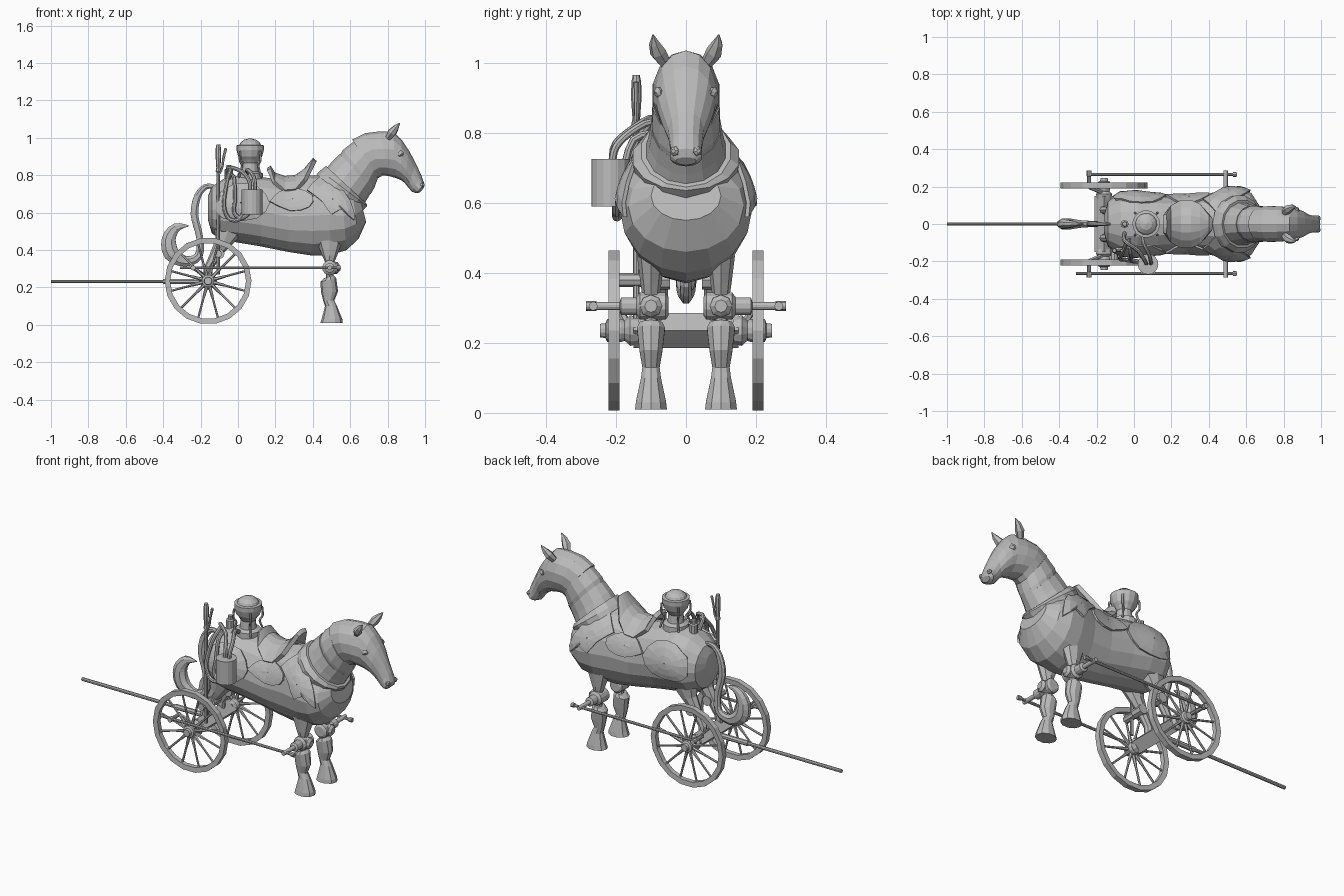
import bpy, bmesh, math
from mathutils import Vector

cube = bpy.data.objects.get("Cube")
if cube:
    bpy.data.objects.remove(cube)

grey = bpy.data.materials.new("dull_grey")
grey.use_nodes = True
GREY = (0.5, 0.5, 0.5, 1)
grey.diffuse_color = GREY
grey.node_tree.nodes["Principled BSDF"].inputs["Base Color"].default_value = GREY


def skin(name, rings, closed=False, caps=True, around=True, thickness=0):
    """Bridge equal rings of points into one flat-shaded mesh."""
    bm = bmesh.new()
    rows = [[bm.verts.new(p) for p in ring] for ring in rings]
    count = len(rows[0])
    pairs = list(zip(rows, rows[1:])) + ([(rows[-1], rows[0])] if closed else [])
    for a, b in pairs:
        for i in range(count if around else count - 1):
            j = (i + 1) % count
            bm.faces.new((a[i], a[j], b[j], b[i]))
    if caps and around and not closed:
        bm.faces.new(rows[0])
        bm.faces.new(rows[-1])
    bmesh.ops.remove_doubles(bm, verts=bm.verts, dist=0.0001)
    bmesh.ops.recalc_face_normals(bm, faces=bm.faces)
    mesh = bpy.data.meshes.new(name)
    bm.to_mesh(mesh)
    bm.free()
    mesh.materials.append(grey)
    obj = bpy.data.objects.new(name, mesh)
    bpy.context.collection.objects.link(obj)
    if thickness:
        mod = obj.modifiers.new("thickness", "SOLIDIFY")
        mod.thickness = thickness
        mod.offset = 0
    return obj


def loft(name, sections, y=0, sides=14):
    """Ellipses given by two opposite points in x, z and a half width."""
    rings = []
    for x1, z1, x2, z2, w in sections:
        a, b = Vector((x1, y, z1)), Vector((x2, y, z2))
        rings.append([(a + b) / 2 + (a - b) / 2 * math.cos(t) + Vector((0, w * math.sin(t), 0))
                      for t in (math.tau * i / sides for i in range(sides))])
    return skin(name, rings)


def smooth(points, steps=3):
    """Pass a rounded path through the points."""
    pts = [Vector(p) for p in points]
    pts = [pts[0]] + pts + [pts[-1]]
    out = []
    for a, b, c, d in zip(pts, pts[1:], pts[2:], pts[3:]):
        for k in range(steps):
            t = k / steps
            out.append((b * 2 + (c - a) * t + (a * 2 - b * 5 + c * 4 - d) * t ** 2
                        + (b * 3 - a - c * 3 + d) * t ** 3) / 2)
    return out + [pts[-1]]


def tube(name, points, sides=8, flat=1):
    """Round tube through points of x, y, z, radius."""
    pos = [Vector(p[:3]) for p in points]
    rings, side, last = [], None, None
    for i, p in enumerate(pos):
        along = (pos[min(i + 1, len(pos) - 1)] - pos[max(i - 1, 0)]).normalized()
        if side is None:
            side = along.orthogonal().normalized()
        else:
            side = last.rotation_difference(along) @ side
        last, other = along, along.cross(side)
        r = points[i][3]
        ring = [p + (side * math.cos(t) + other * math.sin(t)) * r
                for t in (math.tau * (k + 0.5) / sides for k in range(sides))]
        rings.append([Vector((q.x, p.y + (q.y - p.y) * flat, q.z)) for q in ring])
    return skin(name, rings)


def spin(name, origin, axis, profile, sides=12):
    """Turned part: distance along the axis and radius at each step."""
    o, a = Vector(origin), Vector(axis)
    rings = []
    u = a.orthogonal().normalized()
    v = a.cross(u).normalized()
    for t, r in profile:
        rings.append([o + a * t + (u * math.cos(k) + v * math.sin(k)) * r
                      for k in (math.tau * i / sides for i in range(sides))])
    return skin(name, rings)


# Barrel of the body, rump to chest
BODY = [(-.16, .69, -.16, .56, .05), (-.14, .74, -.14, .49, .12), (-.07, .785, -.09, .455, .165),
        (.02, .8, 0, .44, .172), (.13, .79, .12, .42, .158), (.27, .77, .27, .39, .15),
        (.38, .8, .4, .37, .16), (.47, .8, .5, .375, .185), (.55, .77, .58, .4, .19),
        (.61, .72, .645, .46, .165), (.65, .69, .685, .55, .1)]
loft("body", BODY, sides=16)


def side_y(x, z):
    """Half width of the body at a point seen from the side."""
    for a, b in zip(BODY, BODY[1:]):
        xa, xb = (a[0] + a[2]) / 2, (b[0] + b[2]) / 2
        if xa <= x <= xb:
            top, low, w = (a[k] + (b[k] - a[k]) * (x - xa) / (xb - xa) for k in (1, 3, 4))
            h = (z - (top + low) / 2) / ((top - low) / 2)
            return w * math.sqrt(max(0.02, 1 - h * h))
    return 0.06


def plate(name, outline, s, lift=0.008):
    """Armour plate that follows the side of the body."""
    edge = smooth([Vector(p) for p in outline] + [Vector(outline[0])], 2)[:-1]
    mid = sum(edge, Vector((0, 0))) / len(edge)
    rings = []
    for f in (1, 0.7, 0.35, 0.02):
        ring = [mid + (p - mid) * f for p in edge]
        rings.append([(p.x, s * (side_y(p.x, p.y) + lift), p.y) for p in ring])
    skin(name, rings, caps=False, thickness=0.012)


for s, side in ((1, "left"), (-1, "right")):
    plate(side + "_saddle_flap", [(.17, .66), (.22, .71), (.31, .73), (.4, .69), (.38, .63), (.28, .61)], s)
    plate(side + "_shoulder_plate", [(.37, .72), (.44, .79), (.52, .76), (.6, .66), (.62, .56), (.55, .62),
                                     (.5, .59), (.45, .66)], s, 0.01)
    plate(side + "_rump_plate", [(-.1, .7), (-.02, .75), (.1, .74), (.17, .65), (.1, .57), (-.04, .56), (-.11, .6)], s, 0.004)

# Overlapping neck collars and the head
loft("chest_collar", [(.42, .805, .665, .61, .15), (.44, .825, .69, .635, .155), (.47, .85, .69, .645, .13)])
loft("lower_neck", [(.445, .8, .665, .63, .125), (.5, .87, .695, .68, .108), (.545, .915, .72, .72, .1)])
loft("upper_neck", [(.53, .88, .71, .7, .092), (.56, .935, .73, .735, .1), (.625, .985, .75, .79, .096)])
loft("neck_core", [(.5, .81, .64, .66, .09), (.66, .98, .76, .82, .08)])
loft("head", [(.61, .99, .75, .785, .092), (.68, 1.025, .775, .8, .098), (.76, 1.035, .81, .795, .096),
              (.83, 1.035, .845, .785, .088), (.875, .99, .87, .775, .082), (.915, .93, .89, .76, .07),
              (.95, .865, .91, .735, .052), (.98, .8, .93, .712, .045), (.996, .755, .955, .704, .046),
              (.992, .73, .972, .708, .03)])
for s, side in ((1, "left"), (-1, "right")):
    tube(side + "_ear", [(.805, s * .06, 1, .018), (.825, s * .08, 1.03, .024),
                         (.845, s * .09, 1.055, .016), (.865, s * .094, 1.08, .002)], 6)
    tube(side + "_eye", [(.865, s * .066, .915, .012), (.87, s * .08, .915, .018), (.875, s * .086, .91, .008)], 8)
    tube(side + "_nostril", [(.97, s * .025, .745, .014), (.99, s * .034, .748, .014), (.996, s * .036, .748, .006)], 6)

# Saddle with raised ends
saddle = []
for x, z, w in ((.165, .845, .05), (.19, .805, .09), (.25, .785, .12), (.31, .79, .12), (.36, .825, .1), (.41, .885, .04)):
    saddle.append([(x, w * t / 3, z - 5 * (w * t / 3) ** 2) for t in range(-3, 4)])
skin("saddle", saddle, around=False, thickness=0.024)

# Curled tail
tail = [(-.12, 0, .735, .012), (-.17, 0, .74, .016), (-.215, 0, .69, .02), (-.233, 0, .59, .022),
        (-.205, 0, .47, .02), (-.21, 0, .37, .024), (-.28, 0, .34, .03), (-.355, 0, .38, .045),
        (-.37, 0, .46, .04), (-.33, 0, .52, .026), (-.265, 0, .53, .003)]
tube("tail", smooth(tail, 3), 8, flat=0.7)

# Front legs with knee joints
for s, side in ((1, "left"), (-1, "right")):
    y = s * 0.1
    loft(side + "_front_leg", [(.44, .01, .56, .01, .048), (.448, .035, .558, .03, .045), (.465, .1, .53, .1, .03),
                               (.455, .13, .515, .13, .026), (.445, .17, .535, .18, .034),
                               (.44, .23, .525, .25, .042), (.46, .25, .51, .265, .034)], y, 10)
    loft(side + "_upper_leg", [(.47, .25, .51, .25, .018), (.468, .33, .512, .33, .024),
                               (.45, .37, .53, .37, .03), (.42, .45, .56, .45, .04)], y, 8)
    spin(side + "_knee", (.49, 0, .305), (0, s, 0), [(.05, .028), (.058, .04), (.132, .04), (.142, .026), (.185, .026), (.19, .012), (.285, .012)])
    spin(side + "_knee_cap", (.5, y, .305), (1, 0, 0), [(0, .034), (.03, .032), (.042, .018)], 8)

# Side shafts
for s, side, back in ((1, "left", -.25), (-1, "right", -.31)):
    tube(side + "_shaft", [(back, s * .265, .305, .008), (.55, s * .265, .305, .008)])
    spin(side + "_shaft_tip", (.53, s * .265, .305), (1, 0, 0), [(0, .013), (.018, .013)], 8)
    spin(side + "_shaft_mount", (-.24, 0, .305), (0, s, 0), [(.19, .01), (.255, .01), (.256, .014), (.285, .014)], 8)
    tube(side + "_mount_arm", [(-.24, s * .195, .305, .009), (-.16, s * .165, .25, .012)], 6)

# Wheels, hubs and axle
AX, AZ, SPOKES = -.16, .235, 12
for s, side in ((1, "left"), (-1, "right")):
    rim = []
    for i in range(18):
        t = math.tau * i / 18
        rim.append([(AX + r * math.cos(t), s * y, AZ + r * math.sin(t))
                    for r, y in ((.203, .192), (.232, .19), (.232, .221), (.203, .219))])
    skin(side + "_wheel_rim", rim, closed=True)
    for i in range(SPOKES):
        t = math.tau * (i + 0.5) / SPOKES
        tube(side + "_spoke", [(AX + r * math.cos(t), s * .205, AZ + r * math.sin(t), w)
                               for r, w in ((.025, .01), (.08, .008), (.1, .006), (.205, .006))], 6)
    spin(side + "_hub", (AX, 0, AZ), (0, s, 0), [(.135, .04), (.16, .045), (.175, .03), (.185, .034),
                                              (.225, .034), (.23, .022), (.245, .02)])
    # Haunch struts that rest on the axle
    loft(side + "_haunch", [(-.13, .55, .04, .5, .05), (-.12, .46, -.03, .43, .035), (-.15, .38, -.08, .38, .025),
                            (-.185, .3, -.135, .3, .022), (-.18, .24, -.14, .24, .022)], s * .075, 8)
    spin(side + "_haunch_joint", (-.1, 0, .38), (0, s, 0), [(.045, .028), (.11, .028)], 8)
tube("axle_beam", [(AX, -.15, AZ, .05), (AX, .15, AZ, .05)], 4)
tube("rear_pole", [(-1, 0, .232, .01), (-.15, 0, .232, .01)], 8)
tube("pole_sleeve", [(-.4, 0, .232, .015), (-.15, 0, .232, .015)], 8)

# Boiler funnel on the back
spin("boiler_funnel", (.065, 0, 0), (0, 0, 1), [(.76, .07), (.81, .068), (.82, .045), (.865, .04), (.885, .052),
                                               (.9, .064), (.935, .074), (.96, .074), (.962, .058),
                                               (.975, .052), (.99, .032), (.997, .005)], 14)
for i in range(4):
    t = math.tau * (i + 0.5) / 4
    tube("funnel_strut", smooth([(.065 + r * math.cos(t), r * math.sin(t), z, .006)
                                 for r, z in ((.075, .93), (.078, .88), (.062, .85), (.085, .79))]), 6)
spin("rear_valve", (-.05, 0, 0), (0, 0, 1), [(.77, .022), (.83, .022), (.835, .014), (.855, .012)], 8)

# Side canister and pipes
spin("canister", (.075, -.215, 0), (0, 0, 1), [(.59, .055), (.725, .055)], 16)
pipes = [[(-.05, -.05, .78), (-.05, -.09, .84), (.02, -.14, .82), (.06, -.2, .77), (.065, -.21, .72)],
         [(.05, -.05, .8), (.05, -.1, .83), (.08, -.16, .8), (.09, -.2, .76), (.09, -.21, .72)],
         [(-.04, -.1, .83), (-.06, -.15, .76), (-.075, -.185, .64), (-.05, -.19, .57), (0, -.2, .56), (.03, -.2, .6)],
         [(-.03, -.08, .8), (-.02, -.15, .78), (-.015, -.18, .68), (-.02, -.19, .6), (.02, -.2, .57), (.06, -.2, .6)]]
for path in pipes:
    tube("canister_pipe", smooth([p + (.011,) for p in path]), 8)

# Tall control levers with grips
spin("main_lever", (-.105, -.142, 0), (0, 0, 1), [(.27, .009), (.815, .009), (.82, .015), (.84, .011), (.9, .015),
                                                (.945, .014), (.965, .01)], 8)
tube("small_lever", smooth([(-.105, -.142, .8, .006), (-.085, -.142, .84, .006), (-.078, -.142, .89, .007), (-.065, -.142, .945, .008)]), 6)
spin("lever_foot", (-.105, -.19, .38), (0, 1, 0), [(0, .02), (.14, .02)], 8)
